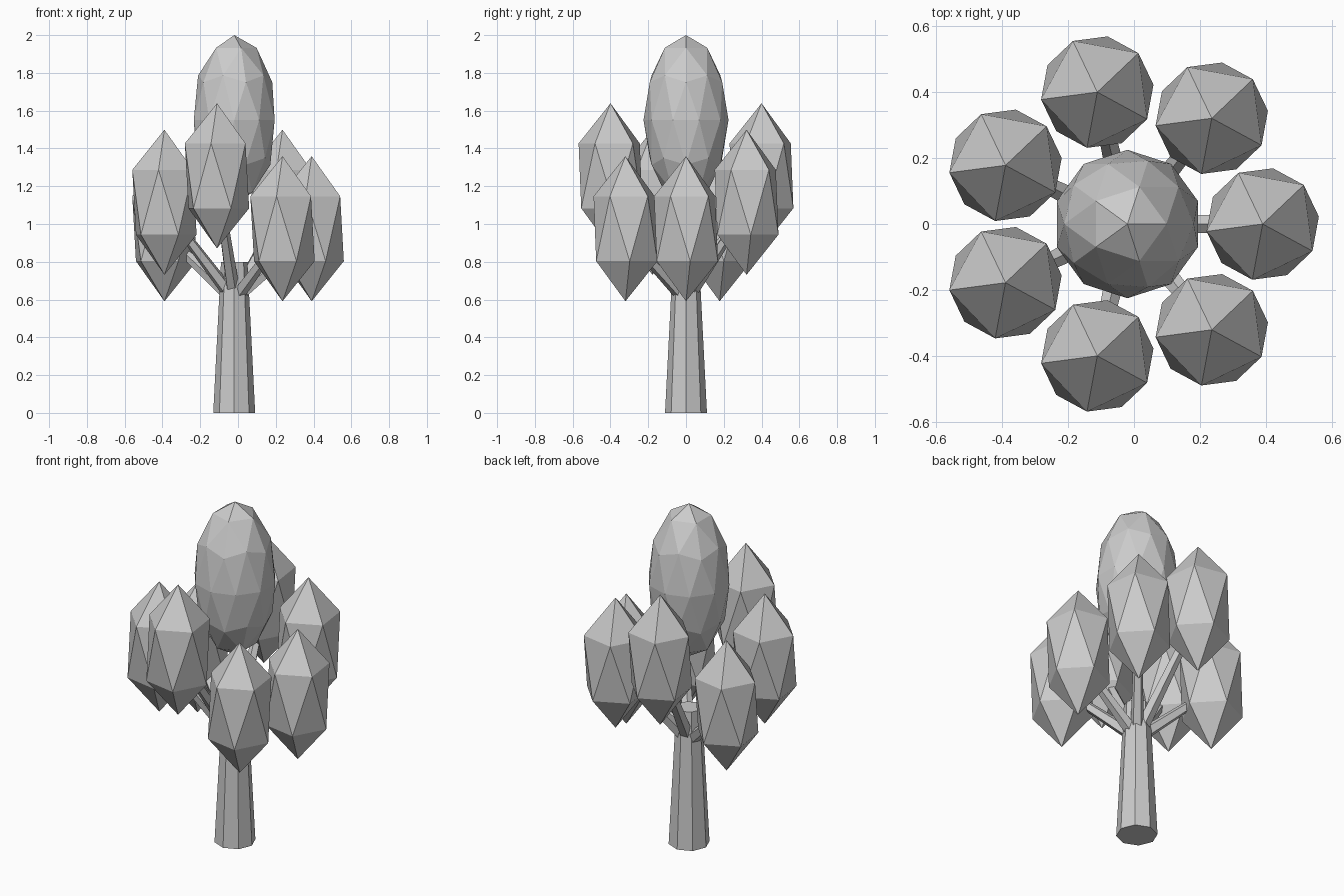
import bpy
import math
from mathutils import Vector

if "Cube" in bpy.data.objects:
    bpy.data.objects.remove(bpy.data.objects["Cube"], do_unlink=True)

CENTRE_X = -0.02
COUNT = 7
RING = 0.41

# One plain grey for the whole tree
grey = bpy.data.materials.new("plain_grey")
grey.use_nodes = True
colour = (0.6, 0.6, 0.6, 1)
grey.diffuse_color = colour
grey.node_tree.nodes["Principled BSDF"].inputs["Base Color"].default_value = colour


def finish(name):
    obj = bpy.context.object
    obj.name = name
    obj.data.materials.append(grey)
    return obj


def foliage(name, centre, radius, detail, turn=0):
    """Faceted ball stretched to twice its width."""
    bpy.ops.mesh.primitive_ico_sphere_add(
        subdivisions=detail, radius=radius, location=centre, rotation=(0, 0, turn))
    obj = finish(name)
    obj.scale.z = 2


def limb(name, start, end, r_start, r_end, sides, turn=0):
    """Tapered prism between two points."""
    axis = end - start
    bpy.ops.mesh.primitive_cone_add(
        vertices=sides, radius1=r_start, radius2=r_end, depth=axis.length,
        location=(start + end) / 2)
    obj = finish(name)
    obj.rotation_euler = axis.to_track_quat("Z", "Y").to_euler()


# Trunk and crown
base = Vector((CENTRE_X, 0, 0))
limb("trunk", base, base + Vector((0, 0, 0.8)), 0.111, 0.07, 8)
foliage("crown", (CENTRE_X, 0, 1.55), 0.225, 2)

# Ring of branches, each carrying a leaf cluster at one of three heights
for i in range(COUNT):
    angle = math.tau * i / COUNT
    out = Vector((math.cos(angle), math.sin(angle), 0))
    centre = base + out * RING + Vector((0, 0, 0.975 + 0.14 * (i % 3)))
    foliage(f"leaf_cluster_{i + 1}", centre, 0.192, 1, math.radians(43.5))
    limb(f"branch_{i + 1}", base + Vector((0, 0, 0.6)),
         centre - Vector((0, 0, 0.03)), 0.038, 0.022, 5)
